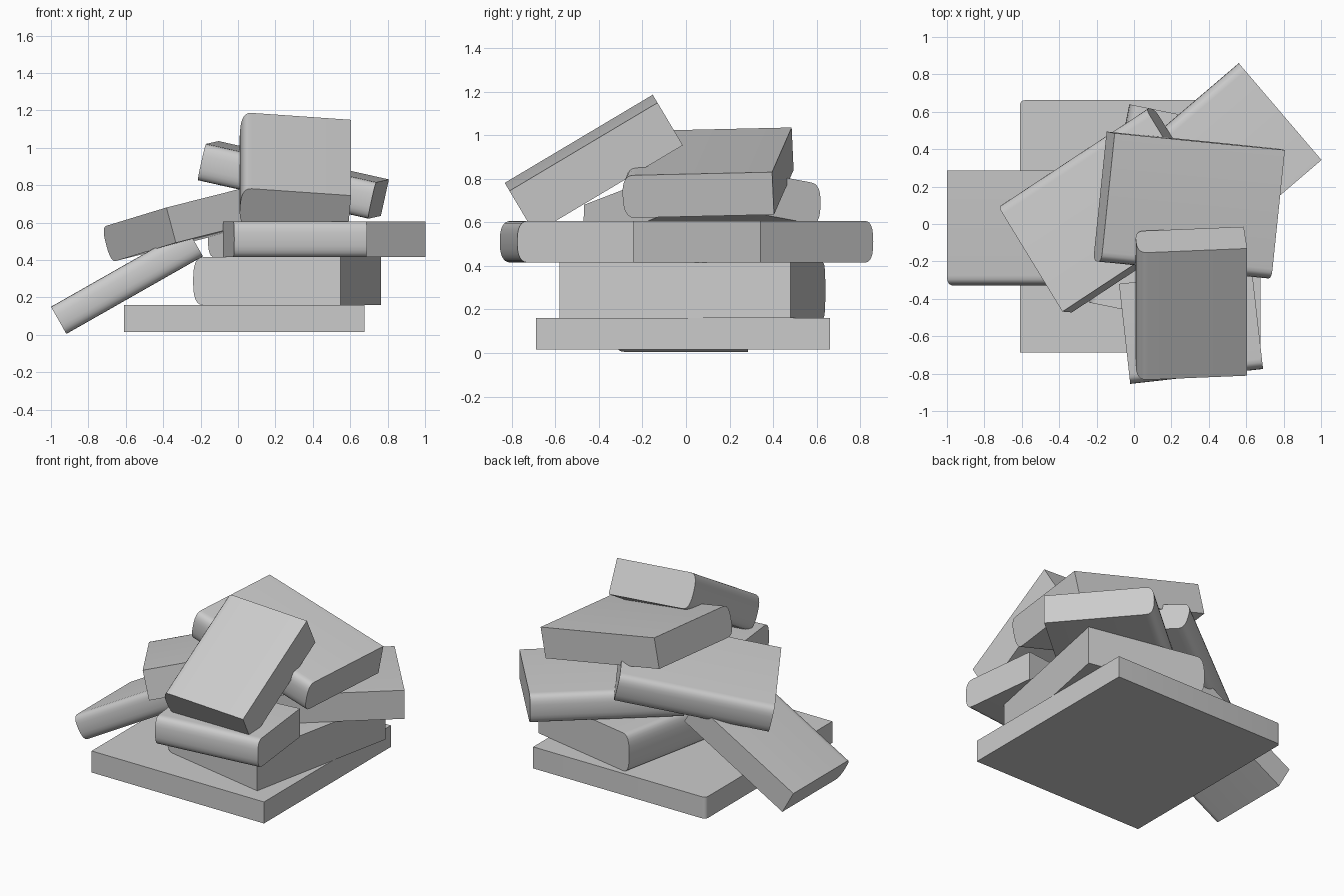
import bpy, bmesh, math
from mathutils import Vector

if "Cube" in bpy.data.objects:
    bpy.data.objects.remove(bpy.data.objects["Cube"], do_unlink=True)

grey = bpy.data.materials.new("plain_grey")
grey.use_nodes = True
COLOUR = (0.6, 0.6, 0.6, 1)
grey.diffuse_color = COLOUR
grey.node_tree.nodes["Principled BSDF"].inputs["Base Color"].default_value = COLOUR


def finish(name, bm):
    bmesh.ops.recalc_face_normals(bm, faces=bm.faces)
    mesh = bpy.data.meshes.new(name)
    bm.to_mesh(mesh)
    bm.free()
    mesh.materials.append(grey)
    ob = bpy.data.objects.new(name, mesh)
    bpy.context.collection.objects.link(ob)
    bpy.ops.object.select_all(action='DESELECT')
    ob.select_set(True)
    bpy.context.view_layer.objects.active = ob
    bpy.ops.object.shade_smooth_by_angle(angle=math.radians(40))
    return ob


def book(name, start, end, fore, thick, bulge=0.055, steps=6):
    """Block with a rounded spine from start to end (top edge);
    fore is the top corner opposite start."""
    start, end, fore = Vector(start), Vector(end), Vector(fore)
    along = end - start
    across = fore - start
    across -= across.project(along)
    width = across.length
    across.normalize()
    up = along.cross(across).normalized()
    if up.z < 0:
        up.negate()
    # spine profile, from the top cover round to the bottom cover
    profile = [(width, 0)]
    for i in range(-steps, steps + 1):
        a = math.pi / 2 * i / steps
        s, c = abs(math.sin(a)) ** 0.75, abs(math.cos(a)) ** 0.75
        profile.append((bulge * (1 - c), thick * (1 + math.copysign(s, a)) / 2))
    profile.append((width, thick))
    bm = bmesh.new()
    ring = [bm.verts.new(start + across * w - up * h) for w, h in profile]
    face = bm.faces.new(ring)
    made = bmesh.ops.extrude_face_region(bm, geom=[face])["geom"]
    bmesh.ops.translate(bm, vec=along,
                        verts=[v for v in made if isinstance(v, bmesh.types.BMVert)])
    return finish(name, bm)


# Flat base slab with one softened upright corner
bm = bmesh.new()
bmesh.ops.create_cube(bm, size=1)
bmesh.ops.scale(bm, vec=(1.285, 1.35, 0.145), verts=bm.verts)
bmesh.ops.translate(bm, vec=(0.033, -0.013, 0.088), verts=bm.verts)
corner = [e for e in bm.edges if all(v.co.x < 0 and v.co.y > 0 for v in e.verts)]
bmesh.ops.bevel(bm, geom=corner, offset=0.025, segments=4, profile=0.5, affect='EDGES')
finish("base_book", bm)

# Stacked and leaning books
book("lower_book", (-0.24, -0.42, 0.415), (-0.025, 0.64, 0.415), (0.545, -0.6, 0.415), 0.255)
book("front_book", (-0.02, -0.855, 0.607), (0.69, -0.775, 0.607), (-0.08, -0.32, 0.607), 0.192)
book("back_book", (-0.16, 0.245, 0.607), (0.56, 0.86, 0.607), (0.28, -0.275, 0.607), 0.192)
book("tilted_book", (-0.73, 0.10, 0.575), (0.06, 0.62, 0.775), (-0.385, -0.47, 0.68), 0.195)
book("upper_book", (-0.175, -0.205, 1.02), (0.735, -0.295, 0.815), (-0.10, 0.485, 1.035), 0.2)
book("top_book", (0.02, -0.835, 0.785), (0.02, -0.155, 1.19), (0.605, -0.81, 0.745), 0.228)
book("leaning_book", (-1.0, -0.33, 0.15), (-0.27, -0.33, 0.565), (-1.0, 0.285, 0.15), 0.167)
